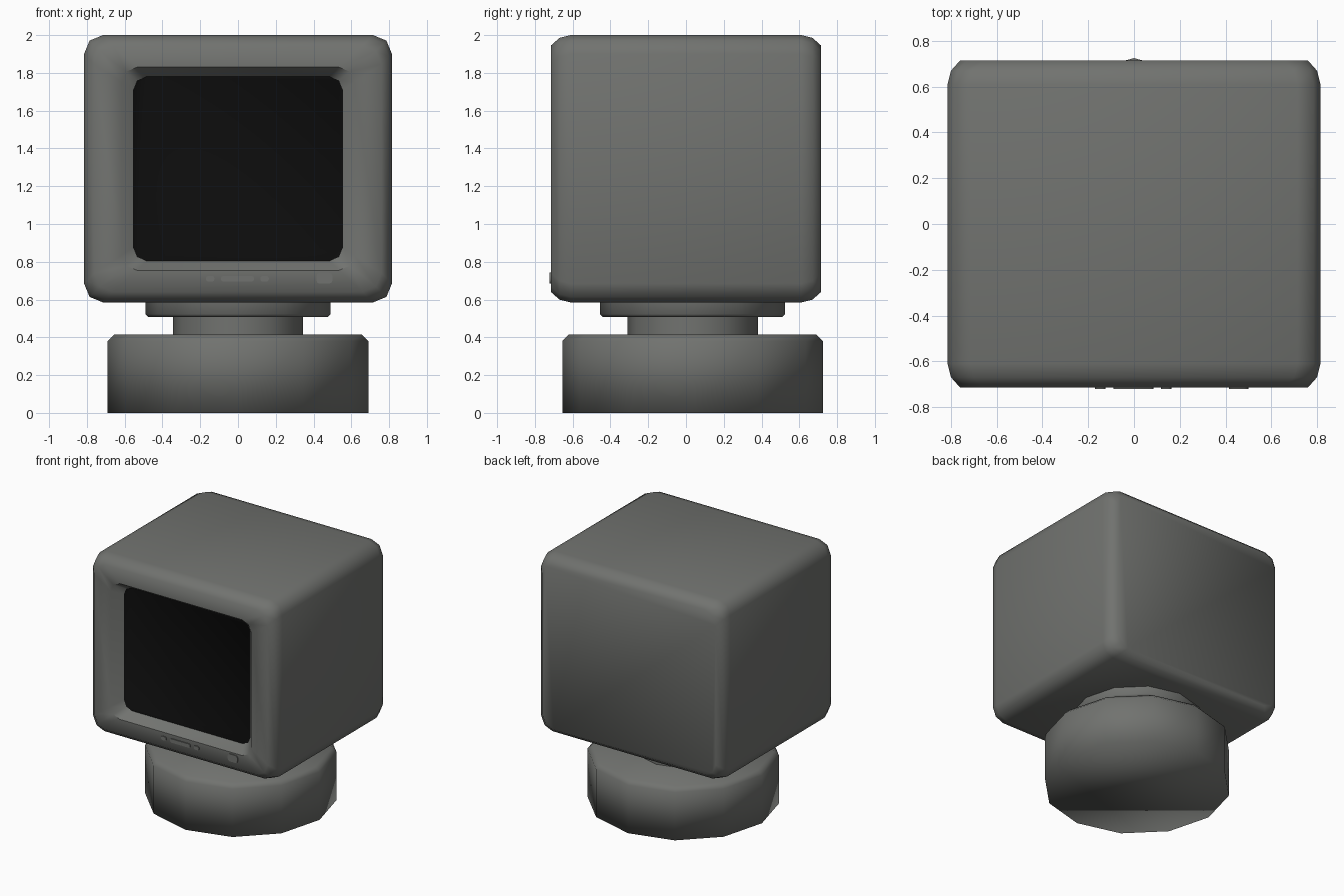
import bpy, bmesh
from math import sin, cos, pi, radians

if "Cube" in bpy.data.objects:
    bpy.data.objects.remove(bpy.data.objects["Cube"], do_unlink=True)


def make_material(name, colour):
    mat = bpy.data.materials.new(name)
    mat.use_nodes = True
    mat.diffuse_color = colour
    shader = mat.node_tree.nodes["Principled BSDF"]
    shader.inputs["Base Color"].default_value = colour
    shader.inputs["Roughness"].default_value = 0.7
    return mat


GREY = make_material("warm grey plastic", (0.165, 0.17, 0.16, 1))
BLACK = make_material("black glass", (0.004, 0.004, 0.004, 1))


def rounded_rect(x0, x1, z0, z1, r, y):
    """Outline in the xz plane with two-segment round corners."""
    centres = [(x1 - r, z1 - r), (x0 + r, z1 - r), (x0 + r, z0 + r), (x1 - r, z0 + r)]
    return [(cx + r * cos(a), y, cz + r * sin(a))
            for i, (cx, cz) in enumerate(centres)
            for a in [(i + s / 2) * pi / 2 for s in range(3)]]


def circle(radius, z, sides=12, cy=0.035):
    return [(radius * cos(i * 2 * pi / sides), cy + radius * sin(i * 2 * pi / sides), z)
            for i in range(sides)]


def loft(name, rings, smooth_angle, black_cap=False):
    """Skin a list of matching outlines and close both ends."""
    bm = bmesh.new()
    loops = [[bm.verts.new(p) for p in ring] for ring in rings]
    for a, b in zip(loops, loops[1:]):
        for i in range(len(a)):
            j = (i + 1) % len(a)
            bm.faces.new((a[i], a[j], b[j], b[i]))
    bm.faces.new(loops[0])
    cap = bm.faces.new(loops[-1])
    cap.material_index = int(black_cap)
    bmesh.ops.recalc_face_normals(bm, faces=bm.faces[:])
    for f in bm.faces:
        f.smooth = True
    for e in bm.edges:
        e.smooth = e.calc_face_angle(0) < radians(smooth_angle)
    mesh = bpy.data.meshes.new(name)
    bm.to_mesh(mesh)
    bm.free()
    mesh.materials.append(GREY)
    if black_cap:
        mesh.materials.append(BLACK)
    obj = bpy.data.objects.new(name, mesh)
    bpy.context.collection.objects.link(obj)
    return obj


# Monitor case: rounded box from back to front, then the sunken screen
def case_ring(y, inset):
    return rounded_rect(-0.815 + inset, 0.815 - inset, 0.585 + inset, 2 - inset, 0.1, y)


case = [case_ring(y, d) for y, d in
        [(0.715, 0.055), (0.67, 0.015), (0.61, 0), (-0.61, 0), (-0.67, 0.015), (-0.715, 0.055)]]
opening = rounded_rect(-0.615, 0.615, 0.755, 1.83, 0.08, -0.715)
screen = rounded_rect(-0.555, 0.555, 0.805, 1.78, 0.07, -0.635)
loft("monitor_case", case + [opening, screen], 50, black_cap=True)

# Front controls: thin raised plates
for name, x0, x1, z0, z1, r in [
        ("left_button", -0.17, -0.125, 0.695, 0.725, 0.012),
        ("centre_slot", -0.09, 0.085, 0.695, 0.725, 0.012),
        ("right_button", 0.118, 0.163, 0.695, 0.725, 0.012),
        ("power_button", 0.415, 0.5, 0.684, 0.742, 0.018)]:
    loft(name, [rounded_rect(x0, x1, z0, z1, r, y) for y in (-0.714, -0.722)], 50)

# Swivel stand: twelve-sided base, neck and collar
loft("stand_base", [circle(0.69, 0), circle(0.69, 0.38), circle(0.655, 0.415)], 180)
loft("stand_neck", [circle(0.345, 0.4), circle(0.345, 0.53)], 50)
loft("stand_collar", [circle(0.475, 0.508), circle(0.49, 0.523), circle(0.49, 0.62)], 50)
